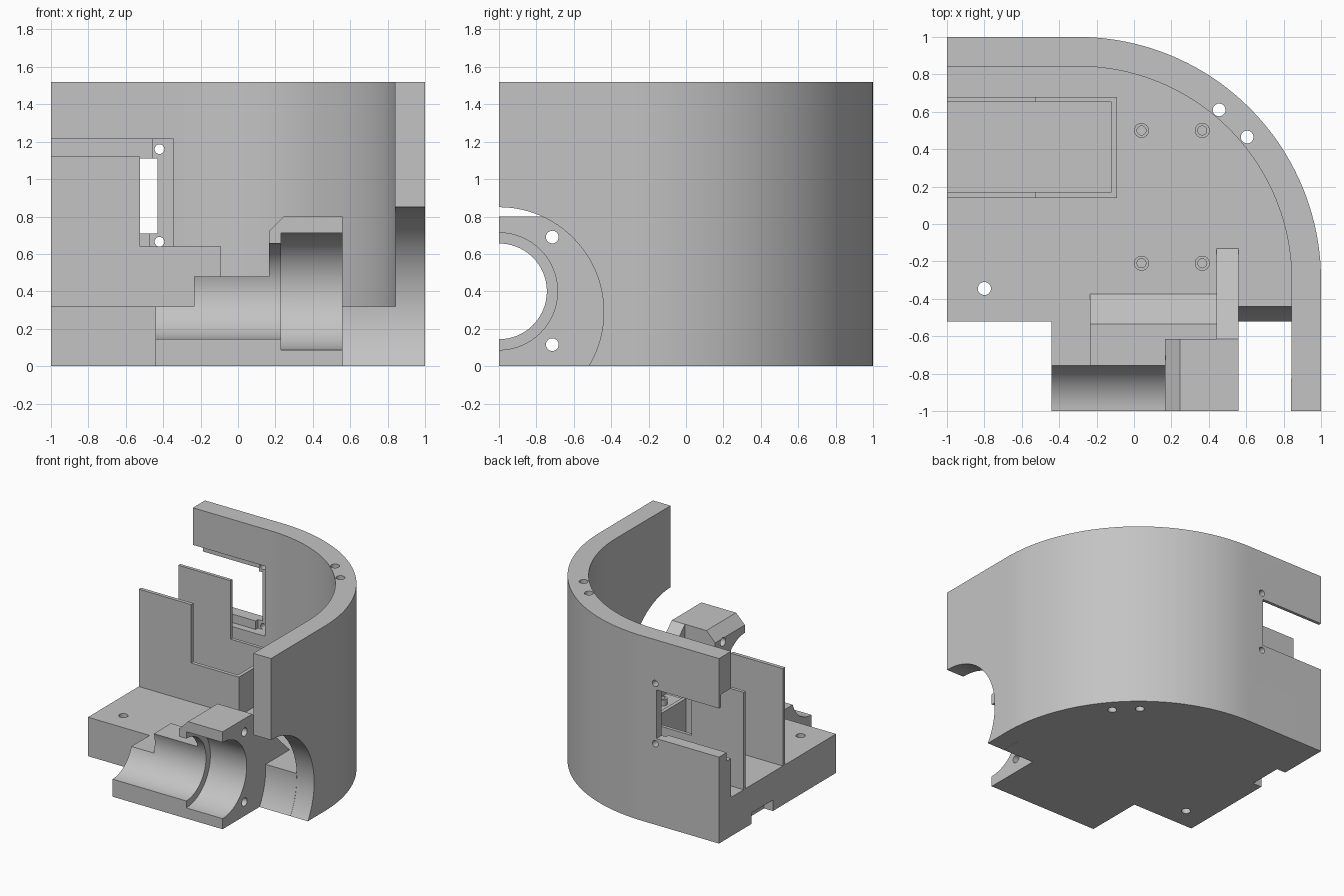
import bpy
import bmesh
from math import pi, cos, sin
from mathutils import Matrix, Vector

cube = bpy.data.objects.get("Cube")
if cube:
    bpy.data.objects.remove(cube, do_unlink=True)

grey = bpy.data.materials.new("plain_grey")
grey.use_nodes = True
COLOUR = (0.55, 0.55, 0.55, 1)
grey.diffuse_color = COLOUR
grey.node_tree.nodes["Principled BSDF"].inputs["Base Color"].default_value = COLOUR


def prism(name, outline, axis, start, end):
    """Extrude a closed 2D outline along an axis (x: yz, y: xz, z: xy outline)."""
    place = {"x": lambda a, b: (start, a, b),
             "y": lambda a, b: (a, start, b),
             "z": lambda a, b: (a, b, start)}[axis]
    bm = bmesh.new()
    face = bm.faces.new([bm.verts.new(place(a, b)) for a, b in outline])
    made = bmesh.ops.extrude_face_region(bm, geom=[face])
    shift = Vector([(end - start) * (axis == k) for k in "xyz"])
    verts = [g for g in made["geom"] if isinstance(g, bmesh.types.BMVert)]
    bmesh.ops.translate(bm, verts=verts, vec=shift)
    bmesh.ops.recalc_face_normals(bm, faces=bm.faces)
    mesh = bpy.data.meshes.new(name)
    bm.to_mesh(mesh)
    bm.free()
    mesh.materials.append(grey)
    obj = bpy.data.objects.new(name, mesh)
    bpy.context.scene.collection.objects.link(obj)
    return obj


def box(name, x0, x1, y0, y1, z0, z1):
    return prism(name, [(x0, y0), (x1, y0), (x1, y1), (x0, y1)], "z", z0, z1)


def rod(name, a, b, radius, axis, start, end, sides=32):
    ring = [(a + radius * cos(2 * pi * i / sides), b + radius * sin(2 * pi * i / sides))
            for i in range(sides)]
    return prism(name, ring, axis, start, end)


def combine(obj, others, operation):
    """Apply booleans one by one and remove the used pieces."""
    bpy.context.view_layer.objects.active = obj
    for other in others:
        mod = obj.modifiers.new("bool", "BOOLEAN")
        mod.operation = operation
        mod.solver = "EXACT"
        mod.object = other
        bpy.ops.object.modifier_apply(modifier=mod.name)
        bpy.data.objects.remove(other, do_unlink=True)


def arc(radius, steps=40):
    """Rounded corner from the back wall to the side wall."""
    return [(-0.3 + radius * sin(pi / 2 * i / steps),
             -0.3 + radius * cos(pi / 2 * i / steps)) for i in range(steps + 1)]


def wheel_cut():
    return rod("cutter", -1, 0.29, 0.56, "x", 0.56, 1.2, 96)


def cable_notch():
    return box("cutter", -1.1, -0.92, 0.3, 0.58, -0.1, 0.09)


# Curved outer wall
R_OUT, R_IN = 1.3, 1.143
inner = arc(R_IN)
outer_wall = prism(
    "outer_wall",
    [(-1, 1)] + arc(R_OUT) + [(1, -1), (0.84, -1)] + inner[::-1] + [(-1, R_IN - 0.3)],
    "z", 0, 1.52)
cuts = [wheel_cut(),
        # side window with a recessed frame on the inside
        box("cutter", -1.1, -0.43, 0.8, 1.1, 0.71, 1.11),
        box("cutter", -1.1, -0.46, 0.8, 0.975, 0.9, 1.215),
        box("cutter", -1.1, -0.46, 0.8, 0.9, 0.64, 1.0),
        box("cutter", -0.47, -0.345, 0.8, 0.93, 0.64, 1.215)]
cuts += [rod("cutter", -0.42, z, 0.026, "y", 0.8, 1.1) for z in (0.665, 1.16)]
cuts += [rod("cutter", x, y, 0.034, "z", -0.1, 1.6)
         for x, y in ((0.455, 0.61), (0.605, 0.465))]
combine(outer_wall, cuts, "DIFFERENCE")

# Floor slab
floor = prism(
    "floor",
    [(-1, -0.52), (0.56, -0.52), (0.56, -0.6), (0.84, -0.6)] + inner[::-1]
    + [(-1, R_IN - 0.3)],
    "z", 0, 0.32)
combine(floor, [wheel_cut(), cable_notch(),
                rod("cutter", -0.8, -0.345, 0.035, "z", -0.1, 0.5)], "DIFFERENCE")

# Bearing block: base, sloped ridge, chamfered clamp and gusset
bearing_block = box("bearing_block", -0.44, 0.56, -1, -0.52, 0, 0.32)
ridge = prism("ridge", [(-1, 0.1), (-0.52, 0.1), (-0.52, 0.32), (-0.375, 0.32),
                        (-0.535, 0.48), (-1, 0.48)], "x", -0.235, 0.56)
clamp = prism("clamp", [(0.165, 0.2), (0.56, 0.2), (0.56, 0.8), (0.245, 0.8),
                        (0.165, 0.72)], "y", -1, -0.615)
gusset = prism("gusset", [(-0.7, 0.2), (-0.52, 0.2), (-0.52, 0.32), (-0.13, 0.32),
                          (-0.615, 0.8), (-0.7, 0.8)], "x", 0.44, 0.56)
combine(bearing_block, [ridge, clamp, gusset], "UNION")
cuts = [rod("cutter", -1, 0.4, 0.256, "x", -0.6, 0.7, 96),
        rod("cutter", -1, 0.4, 0.313, "x", 0.23, 0.7, 96)]
cuts += [rod("cutter", -0.715, z, 0.034, "x", -0.6, 0.7) for z in (0.115, 0.69)]
combine(bearing_block, cuts, "DIFFERENCE")

# Battery tray: two stepped side plates and a low end plate
step = [(-1, 0.32), (-0.09, 0.32), (-0.09, 0.64), (-0.525, 0.64), (-0.525, 1.12), (-1, 1.12)]
prism("tray_front_plate", step, "y", 0.14, 0.17)
prism("tray_back_plate", step, "y", 0.653, 0.68)
box("tray_end_plate", -0.12, -0.09, 0.17, 0.653, 0.32, 0.64)

# Board standoffs with blind screw holes
for x in (0.04, 0.365):
    for y in (-0.21, 0.5):
        standoff = rod("board_standoff", x, y, 0.04, "z", 0.32, 0.37)
        combine(standoff, [rod("cutter", x, y, 0.024, "z", 0.33, 0.5)], "DIFFERENCE")

# Smooth curves, sharp edges
bpy.ops.object.select_all(action="DESELECT")
for obj in bpy.context.scene.objects:
    if obj.type == "MESH" and obj.data.materials and obj.data.materials[0] == grey:
        obj.select_set(True)
        bpy.context.view_layer.objects.active = obj
bpy.ops.object.shade_smooth_by_angle(angle=pi / 6)
